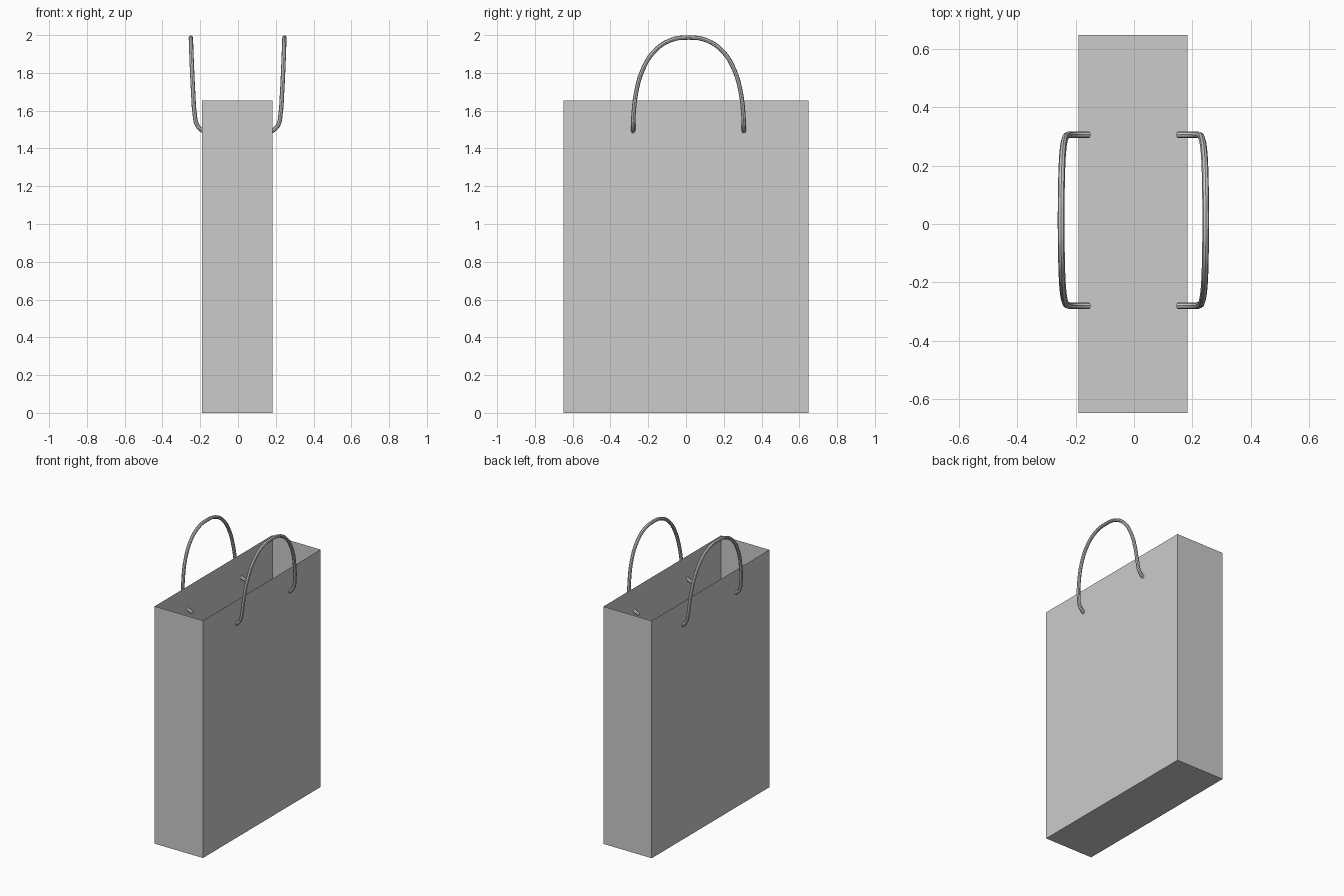
import bpy, bmesh

if "Cube" in bpy.data.objects:
    bpy.data.objects.remove(bpy.data.objects["Cube"])

# Open-topped paper bag: thin single-surface box without its lid
bm = bmesh.new()
bmesh.ops.create_cube(bm, size=1)
for v in bm.verts:
    v.co = (v.co.x * 0.373 - 0.003, v.co.y * 1.296, (v.co.z + 0.5) * 1.655)
lid = [f for f in bm.faces if f.normal.z > 0.9]
bmesh.ops.delete(bm, geom=lid, context='FACES_ONLY')
mesh = bpy.data.meshes.new("bag_body")
bm.to_mesh(mesh)
bm.free()
bpy.context.collection.objects.link(bpy.data.objects.new("bag_body", mesh))

# Half of a handle: distance out in x, half width in y, height
HALF = [(0.152, 0.293, 1.478), (0.185, 0.293, 1.494), (0.214, 0.293, 1.523),
        (0.228, 0.290, 1.59), (0.235, 0.278, 1.69), (0.241, 0.245, 1.81),
        (0.245, 0.185, 1.91), (0.247, 0.10, 1.971)]
PATH = HALF + [(0.248, 0, 1.987)] + [(x, -y, z) for x, y, z in reversed(HALF)]


def make_handle(name, side):
    curve = bpy.data.curves.new(name, 'CURVE')
    curve.dimensions = '3D'
    curve.bevel_depth = 0.0115
    curve.bevel_resolution = 2
    curve.resolution_u = 4
    curve.use_fill_caps = True
    spline = curve.splines.new('BEZIER')
    spline.bezier_points.add(len(PATH) - 1)
    for p, (x, y, z) in zip(spline.bezier_points, PATH):
        p.co = (side * x - 0.002, y + 0.013, z)
        p.handle_left_type = p.handle_right_type = 'AUTO'
    obj = bpy.data.objects.new(name, curve)
    bpy.context.collection.objects.link(obj)
    # Turn into a mesh with smooth sides and crisp end caps
    bpy.ops.object.select_all(action='DESELECT')
    bpy.context.view_layer.objects.active = obj
    obj.select_set(True)
    bpy.ops.object.convert(target='MESH')
    bpy.ops.object.shade_smooth_by_angle()


# Rope handles on both wide sides
make_handle("handle_right", 1)
make_handle("handle_left", -1)
